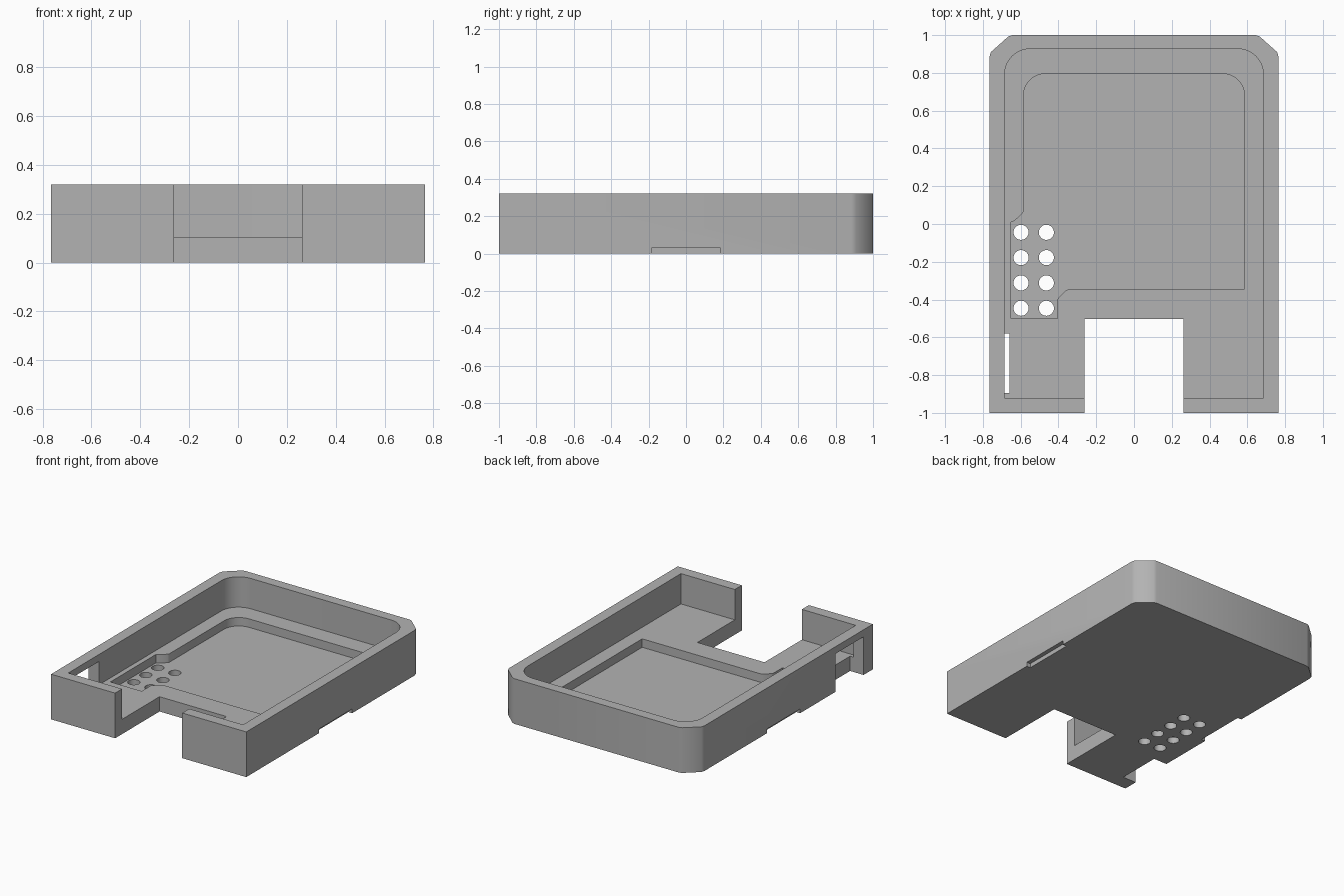
import bpy
import bmesh
from math import sin, cos, pi, radians

cube = bpy.data.objects.get("Cube")
if cube:
    bpy.data.objects.remove(cube, do_unlink=True)

grey = bpy.data.materials.new("plain grey")
grey.use_nodes = True
colour = (0.45, 0.45, 0.45, 1)
grey.diffuse_color = colour
grey.node_tree.nodes["Principled BSDF"].inputs["Base Color"].default_value = colour


def prism(name, outline, z0, z1):
    """Extrude a counter-clockwise outline from z0 up to z1."""
    bm = bmesh.new()
    base = bm.faces.new([bm.verts.new((x, y, z0)) for x, y in outline])
    top = bmesh.ops.extrude_face_region(bm, geom=[base])["geom"]
    verts = [v for v in top if isinstance(v, bmesh.types.BMVert)]
    bmesh.ops.translate(bm, vec=(0, 0, z1 - z0), verts=verts)
    bmesh.ops.recalc_face_normals(bm, faces=bm.faces[:])
    mesh = bpy.data.meshes.new(name)
    bm.to_mesh(mesh)
    bm.free()
    mesh.materials.append(grey)
    obj = bpy.data.objects.new(name, mesh)
    bpy.context.collection.objects.link(obj)
    return obj


def arc(cx, cy, r, start, end, steps=12):
    angles = [radians(start + (end - start) * i / steps) for i in range(steps + 1)]
    return [(cx + r * cos(a), cy + r * sin(a)) for a in angles]


def back_corners(x, y, r):
    """Two rounded corners at the back, right to left."""
    return arc(x - r, y - r, r, 0, 90) + arc(r - x, y - r, r, 90, 180)


def box(name, x0, x1, y0, y1, z0, z1):
    return prism(name, [(x0, y0), (x1, y0), (x1, y1), (x0, y1)], z0, z1)


def cut(body, cutter):
    cutter.hide_render = True
    mod = body.modifiers.new("cut", "BOOLEAN")
    mod.operation = "DIFFERENCE"
    mod.solver = "EXACT"
    mod.object = cutter
    bpy.context.view_layer.objects.active = body
    bpy.ops.object.modifier_apply(modifier=mod.name)
    bpy.data.objects.remove(cutter, do_unlink=True)


# Outer block with softened back corners
corner = [(0.765, 0.885), (0.758, 0.91), (0.665, 0.993), (0.645, 1)]
outline = [(-0.765, -1), (0.765, -1)] + corner + [(-x, y) for x, y in reversed(corner)]
tray = prism("tray", outline, 0, 0.32)

# Main cavity
cavity = [(-0.685, -0.922), (0.685, -0.922)] + back_corners(0.685, 0.927, 0.135)
cut(tray, prism("cavity_cutter", cavity, 0.105, 0.5))

# Stepped recess in the floor, with a side bay for the holes
bay = [(-0.585, 0.065), (-0.592, 0.055), (-0.633, 0.016), (-0.65, 0.01),
       (-0.65, -0.5), (-0.405, -0.5), (-0.405, -0.4), (-0.398, -0.388),
       (-0.362, -0.353), (-0.345, -0.345), (0.585, -0.345)]
cut(tray, prism("recess_cutter", bay + back_corners(0.585, 0.795, 0.115), 0.045, 0.25))

# Front notch
cut(tray, box("notch_cutter", -0.263, 0.263, -1.2, -0.503, -0.2, 0.5))

# Side window, open at the bottom
cut(tray, box("window_cutter", -0.9, -0.66, -0.895, -0.58, -0.2, 0.27))

# Finger slots under both sides
for side in (-1, 1):
    xs = sorted((side * 0.735, side * 0.9))
    cut(tray, box("slot_cutter", *xs, -0.185, 0.185, -0.1, 0.03))

# Two columns of through holes
for x in (-0.598, -0.464):
    for row in range(4):
        ring = arc(x, -0.044 - 0.134 * row, 0.04, 0, 360, 32)[:-1]
        cut(tray, prism("hole_cutter", ring, -0.1, 0.2))

# Smooth the rounded corners only
bpy.ops.object.select_all(action="DESELECT")
tray.select_set(True)
bpy.context.view_layer.objects.active = tray
bpy.ops.object.shade_smooth_by_angle(angle=radians(38))
